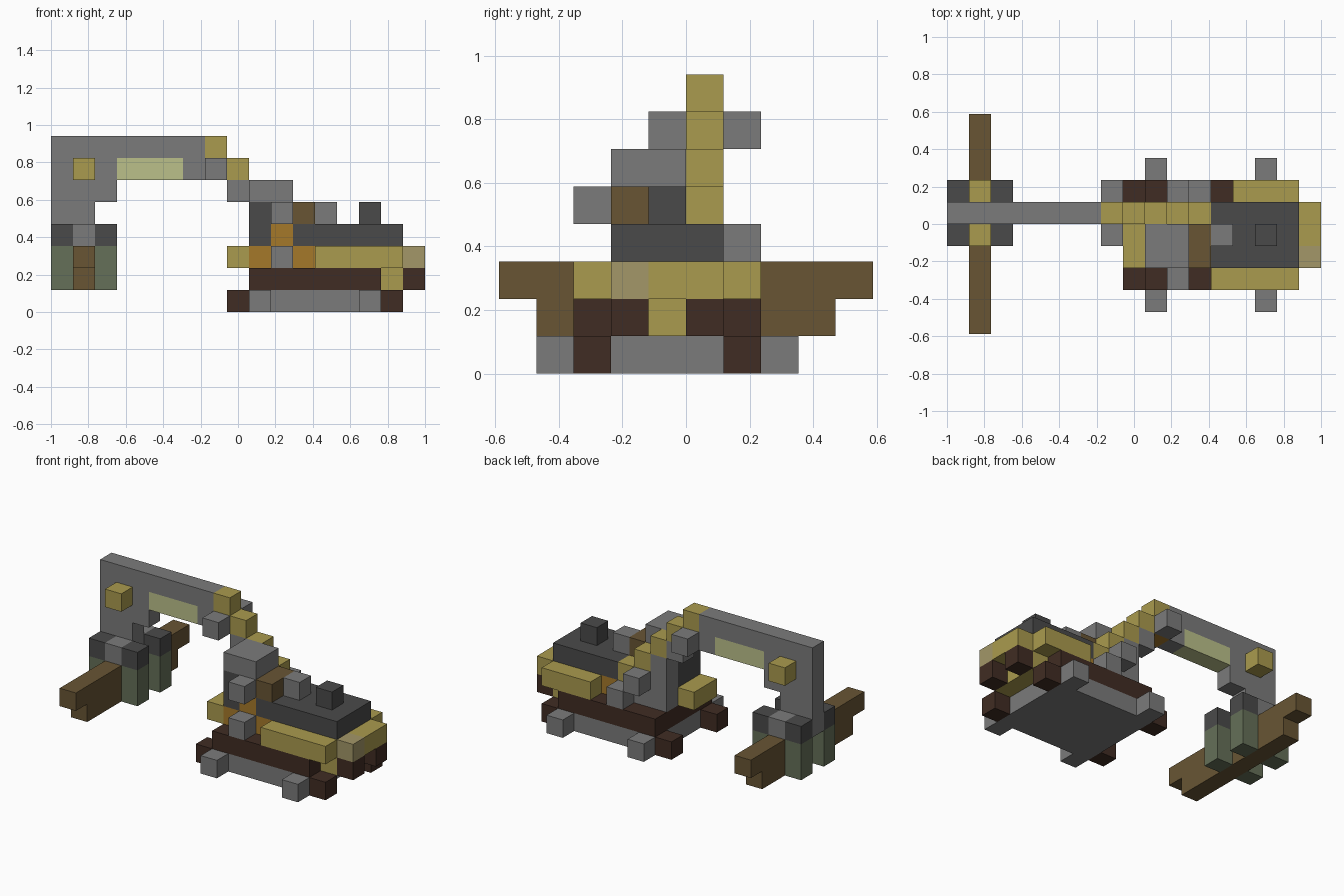
import bpy
import bmesh
from mathutils import Matrix, Vector

cube = bpy.data.objects.get("Cube")
if cube:
    bpy.data.objects.remove(cube, do_unlink=True)

UNIT = 2 / 17                      # edge of one building block
ORIGIN = Vector((-1, -5 * UNIT, 0))


def linear(c):
    c /= 255
    return c / 12.92 if c <= 0.04045 else ((c + 0.055) / 1.055) ** 2.4


def material(name, r, g, b):
    mat = bpy.data.materials.new(name)
    mat.use_nodes = True
    colour = (linear(r), linear(g), linear(b), 1)
    mat.diffuse_color = colour
    mat.node_tree.nodes["Principled BSDF"].inputs["Base Color"].default_value = colour
    return mat


GREY = material("steel_grey", 123, 123, 123)
DARK = material("dark_grey", 74, 74, 74)
YELLOW = material("dull_yellow", 170, 155, 78)
UMBER = material("dark_brown", 64, 44, 35)
WOOD = material("wood_brown", 104, 85, 52)
GREEN = material("grey_green", 101, 112, 88)
ORANGE = material("orange", 165, 121, 42)
TAN = material("tan", 163, 151, 104)
PALE = material("pale_yellow", 187, 192, 138)


def box(name, mat, x, y, z, sx=1, sy=1, sz=1):
    """Box with its low corner at block x, y, z, sized in blocks."""
    size = Vector((sx, sy, sz)) * UNIT
    centre = ORIGIN + Vector((x, y, z)) * UNIT + size / 2
    bm = bmesh.new()
    bmesh.ops.create_cube(bm, size=1, matrix=Matrix.LocRotScale(centre, None, size))
    mesh = bpy.data.meshes.new(name)
    bm.to_mesh(mesh)
    bm.free()
    mesh.materials.append(mat)
    obj = bpy.data.objects.new(name, mesh)
    bpy.context.collection.objects.link(obj)


# Undercarriage with wheels and corner blocks
box("chassis", GREY, 9, 2, 0, sx=6, sy=5)
for x in (9, 14):
    for y in (1, 7):
        box("wheel", GREY, x, y, 0)
for x in (8, 15):
    for y in (2, 6):
        box("track_end", UMBER, x, y, 0)
box("frame", UMBER, 9, 2, 1, sx=6, sy=5)
box("counterweight", YELLOW, 15, 3, 1, sy=3)
for y in (3, 5):
    box("bumper_block", UMBER, 16, y, 1)

# Body level
box("front_step", YELLOW, 8, 3, 2, sy=2)
box("side_panel_near", YELLOW, 12, 2, 2, sx=4)
box("side_panel_far", YELLOW, 13, 6, 2, sx=3)
box("tail_panel", YELLOW, 16, 4, 2, sy=2)
box("tail_lamp", TAN, 16, 3, 2)
box("body_core_front", DARK, 9, 4, 2, sx=3)
box("body_core_middle", DARK, 12, 3, 2, sy=2)
box("body_core_rear", DARK, 13, 3, 2, sx=3, sy=3)
for x in (9, 11):
    box("orange_panel", ORANGE, x, 3, 2)
box("inner_panel", DARK, 10, 3, 2)
box("far_orange_panel", ORANGE, 12, 5, 2)
box("lower_side_block", GREY, 10, 2, 2)

# Engine housing and the parts on its roof
box("engine_housing", DARK, 12, 3, 3, sx=4, sy=3)
box("engine_front", DARK, 11, 3, 3, sy=2)
box("roof_vent", GREY, 12, 4, 4)
box("exhaust", DARK, 14, 4, 4)
box("seat_back", WOOD, 11, 3, 4, sy=2)

# Cab
box("cab_window", DARK, 9, 3, 3, sy=2, sz=2)
box("cab_rear_window", DARK, 10, 3, 4, sy=2)
box("cab_inner_wall", DARK, 10, 4, 3)
box("cab_door", ORANGE, 10, 3, 3)
box("cab_roof", GREY, 9, 3, 5, sx=2, sy=2)
box("upper_side_block", GREY, 10, 2, 4)

# Boom: a stair of yellow blocks climbing to the arm, on grey supports
for step in range(5):
    box("boom_block", YELLOW, 7 + step, 5, 7 - step)
box("boom_mast", GREY, 9, 5, 2, sz=3)
box("boom_upper_support", GREY, 8, 5, 5)
box("boom_lower_support", GREY, 10, 5, 3)
box("boom_base", GREY, 10, 5, 2, sx=2)
for step in range(2):
    box("piston_block", GREY, 10 + step, 6, 3 - step)
box("elbow_core", ORANGE, 7, 5, 6)
for y in (4, 6):
    box("elbow_joint", GREY, 7, y, 6)

# Arm and its drop
box("arm", GREY, 0, 5, 7, sx=7)
box("arm_brace", GREY, 6, 5, 6)
box("arm_light_panel", PALE, 3, 5, 6, sx=3)
box("arm_head", GREY, 0, 5, 5, sx=3, sz=2)
box("arm_wrist", GREY, 0, 5, 3, sx=2, sz=2)
for y in (4, 6):
    box("wrist_pin", YELLOW, 1, y, 6)
    box("claw_axle", GREY, 1, y, 3)
    for x in (0, 2):
        box("claw_knuckle", DARK, x, y, 3)
        box("claw_finger", GREEN, x, y, 1, sz=2)

# Log held in the claw
box("log_top", WOOD, 1, 0, 2, sy=10)
box("log_bottom", WOOD, 1, 1, 1, sy=8)
